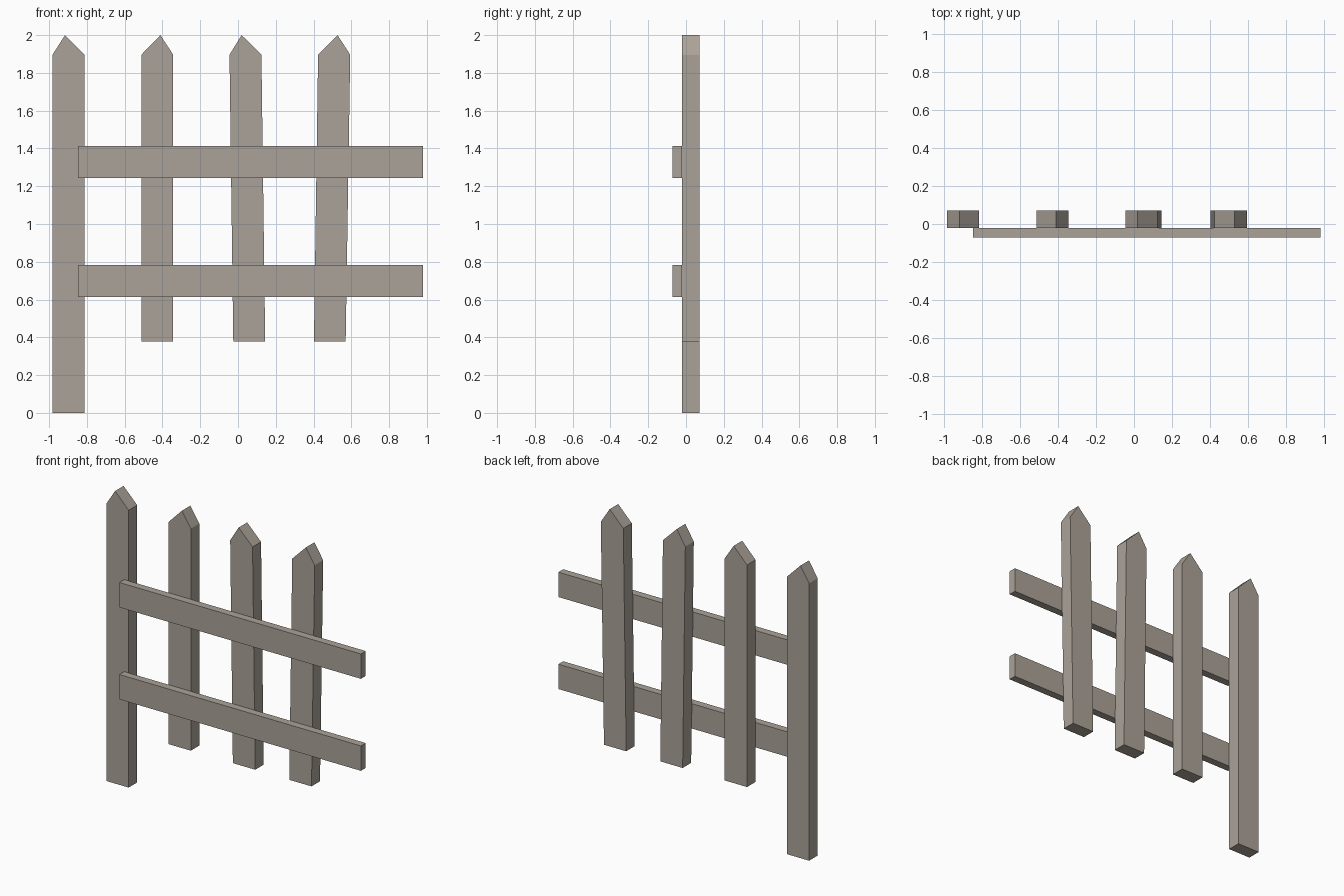
import bpy
import bmesh

if "Cube" in bpy.data.objects:
    bpy.data.objects.remove(bpy.data.objects["Cube"])

wood = bpy.data.materials.new("weathered_wood")
wood.diffuse_color = (0.41, 0.365, 0.32, 1.0)
wood.use_nodes = True
wood.node_tree.nodes["Principled BSDF"].inputs["Base Color"].default_value = wood.diffuse_color

BACK, MID, FRONT = 0.072, -0.02, -0.072   # picket back, picket/rail joint, rail front
SHOULDER, TIP = 1.896, 2.0


def extrude_profile(name, points, y_front, y_back):
    """Make a flat board from an outline in the front (x, z) plane."""
    bm = bmesh.new()
    face = bm.faces.new([bm.verts.new((x, y_front, z)) for x, z in points])
    result = bmesh.ops.extrude_face_region(bm, geom=[face])
    moved = [g for g in result["geom"] if isinstance(g, bmesh.types.BMVert)]
    bmesh.ops.translate(bm, verts=moved, vec=(0, y_back - y_front, 0))
    bmesh.ops.recalc_face_normals(bm, faces=bm.faces)
    mesh = bpy.data.meshes.new(name)
    bm.to_mesh(mesh)
    bm.free()
    mesh.materials.append(wood)
    obj = bpy.data.objects.new(name, mesh)
    bpy.context.collection.objects.link(obj)


# Pointed pickets: name, bottom z, bottom left/right x, shoulder left/right x, tip x
pickets = [
    ("post", 0.0, -0.982, -0.813, -0.982, -0.813, -0.916),
    ("picket_left", 0.378, -0.512, -0.343, -0.512, -0.343, -0.411),
    ("picket_middle", 0.378, -0.025, 0.144, -0.045, 0.124, 0.019),
    ("picket_right", 0.378, 0.402, 0.570, 0.424, 0.594, 0.527),
]
for name, z, bl, br, tl, tr, tip in pickets:
    outline = [(bl, z), (br, z), (tr, SHOULDER), (tip, TIP), (tl, SHOULDER)]
    extrude_profile(name, outline, MID, BACK)

# Horizontal rails across the front
for name, z0 in (("lower_rail", 0.614), ("upper_rail", 1.243)):
    z1 = z0 + 0.17
    extrude_profile(name, [(-0.847, z0), (0.98, z0), (0.98, z1), (-0.847, z1)], FRONT, MID)
